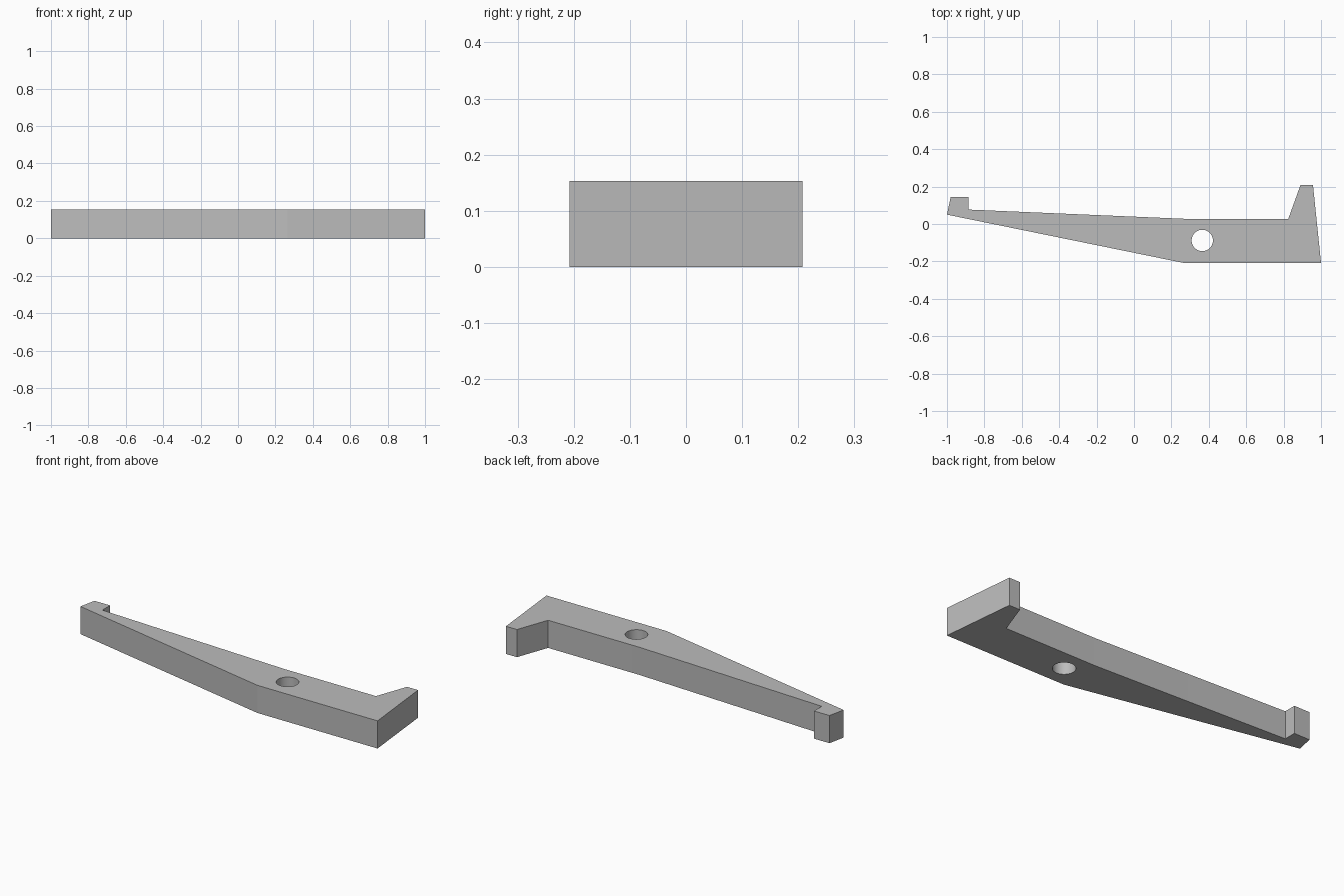
import bpy
import bmesh
from math import radians

cube = bpy.data.objects.get("Cube")
if cube:
    bpy.data.objects.remove(cube, do_unlink=True)

HEIGHT = 0.153

# Plain grey material
grey = bpy.data.materials.new("plain grey")
grey.use_nodes = True
colour = (0.5, 0.5, 0.5, 1)
grey.diffuse_color = colour
grey.node_tree.nodes["Principled BSDF"].inputs["Base Color"].default_value = colour

# Lever outline: small hook at the right end, tapered arm, tall jaw at the left end
outline = [
    (-1, 0.05), (0.265, -0.208), (1, -0.208),
    (0.957, 0.208), (0.89, 0.208), (0.825, 0.028),
    (0.265, 0.028), (-0.885, 0.077), (-0.885, 0.145), (-0.98, 0.145),
]
bm = bmesh.new()
base = bm.faces.new([bm.verts.new((x, y, 0)) for x, y in outline])
top = bmesh.ops.extrude_face_region(bm, geom=[base])["geom"]
bmesh.ops.translate(bm, vec=(0, 0, HEIGHT),
                    verts=[v for v in top if isinstance(v, bmesh.types.BMVert)])
bmesh.ops.recalc_face_normals(bm, faces=bm.faces)
mesh = bpy.data.meshes.new("lever_arm")
bm.to_mesh(mesh)
bm.free()
mesh.materials.append(grey)
lever = bpy.data.objects.new("lever_arm", mesh)
bpy.context.collection.objects.link(lever)

# Pivot hole through the arm
bpy.ops.mesh.primitive_cylinder_add(vertices=48, radius=0.057, depth=HEIGHT * 2,
                                    location=(0.365, -0.088, HEIGHT / 2))
cutter = bpy.context.object
cutter.name = "pivot_hole_cutter"
cutter.hide_render = True
cutter.data.materials.append(grey)
hole = lever.modifiers.new("pivot_hole", "BOOLEAN")
hole.operation = "DIFFERENCE"
hole.solver = "EXACT"
hole.object = cutter

# Apply the cut and smooth only the hole wall
bpy.ops.object.select_all(action="DESELECT")
lever.select_set(True)
bpy.context.view_layer.objects.active = lever
bpy.ops.object.modifier_apply(modifier=hole.name)
bpy.data.objects.remove(cutter, do_unlink=True)
bpy.ops.object.shade_smooth_by_angle(angle=radians(10))
